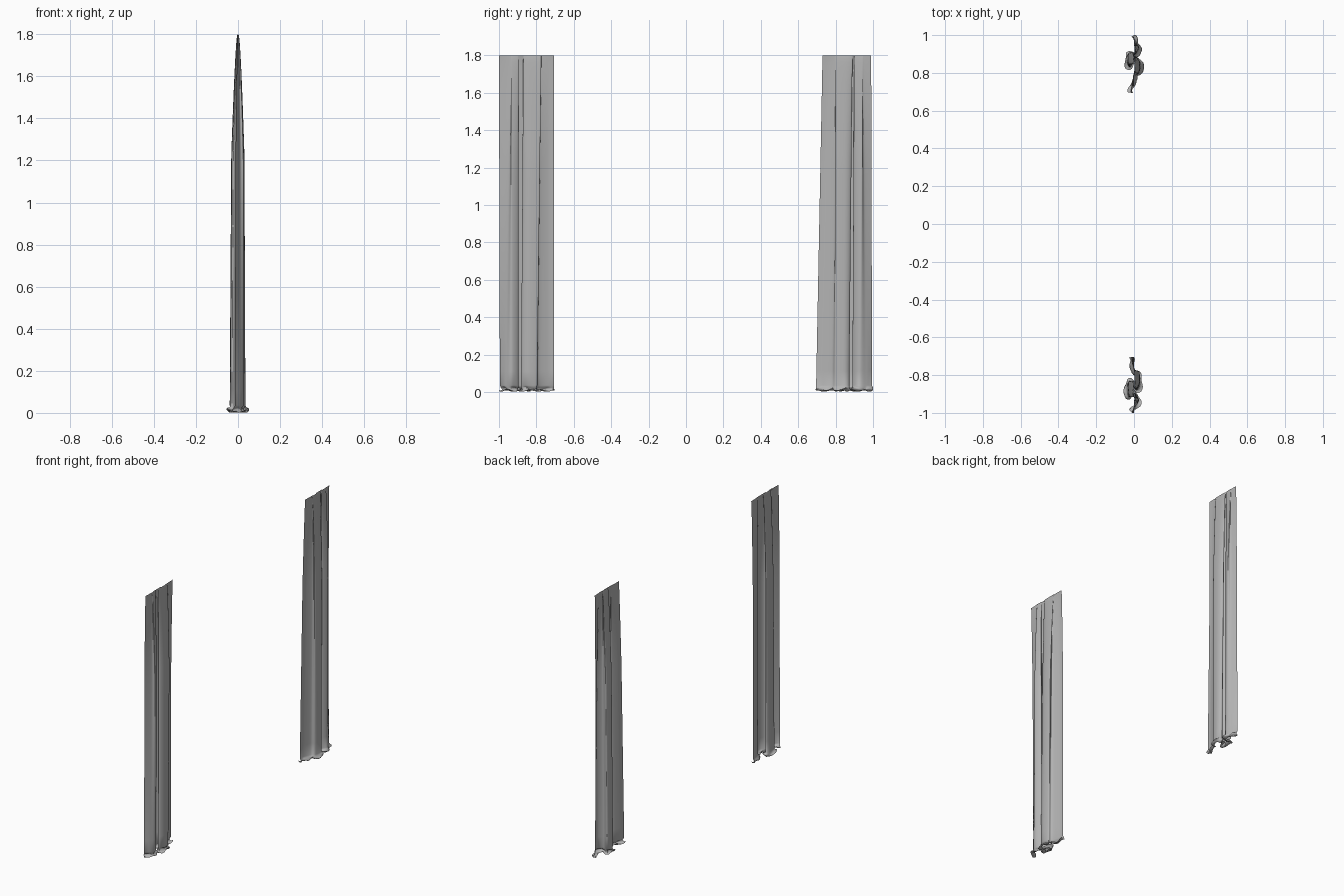
import bpy, bmesh, math

if "Cube" in bpy.data.objects:
    bpy.data.objects.remove(bpy.data.objects["Cube"])


def spline(pts, n):
    """Catmull-Rom sampling of a short list of 2D points."""
    out = []
    last = len(pts) - 1
    for i in range(n + 1):
        u = i / n * last
        k = min(int(u), last - 1)
        t = u - k
        p = [pts[max(0, min(last, k + d))] for d in (-1, 0, 1, 2)]
        out.append([0.5 * (2 * b + (c - a) * t + (2 * a - 5 * b + 4 * c - d) * t * t
                           + (3 * b - a - 3 * c + d) * t ** 3)
                    for a, b, c, d in zip(*p)])
    return out


cloth = bpy.data.materials.new("grey_cloth")
cloth.diffuse_color = (0.45, 0.45, 0.45, 1)
cloth.use_nodes = True
cloth.node_tree.nodes["Principled BSDF"].inputs["Base Color"].default_value = cloth.diffuse_color


def curtain(name, top, bottom, n=96):
    """Pleated cloth: plan curve blends from the gathered top to the floor."""
    top, bottom = spline(top, n), spline(bottom, n)
    heights = [1.8 - 1.765 * (i / 32) ** 1.4 for i in range(33)]
    # last rows: the hem crumples outwards on the floor and tucks back under
    rows = [(z, 0) for z in heights] + [(0.026, 0.4), (0.019, 1), (0.014, 1.1),
                                        (0.009, 0.3), (0.005, -0.6), (0.009, -1.1)]
    bm = bmesh.new()
    grid = []
    for k, (z, hem) in enumerate(rows):
        t = (1.8 - z) / 1.8
        depth = 0.1 + 0.9 * min(1, t / 0.32) ** 0.6
        row = []
        for j in range(n + 1):
            a, b = top[j], bottom[j]
            x = (a[0] + (b[0] - a[0]) * t) * depth
            y = a[1] + (b[1] - a[1]) * t
            s = j / n
            # plan normal of the bottom curve, to spread the hem
            p, q = bottom[max(j - 1, 0)], bottom[min(j + 1, n)]
            dx, dy = q[0] - p[0], q[1] - p[1]
            length = math.hypot(dx, dy) or 1
            w = 0.013 * hem * (0.8 + 0.5 * math.sin(s * 37 + k))
            x += dy / length * w
            y = max(-1, min(1, y - dx / length * w))
            z2 = max(0, z + 0.006 * abs(hem) * math.sin(s * 43 + k * 0.7))
            row.append(bm.verts.new((x, y, z2)))
        grid.append(row)
    for r0, r1 in zip(grid, grid[1:]):
        for j in range(n):
            bm.faces.new((r0[j], r1[j], r1[j + 1], r0[j + 1]))
    for f in bm.faces:
        f.smooth = True
    me = bpy.data.meshes.new(name)
    bm.to_mesh(me)
    bm.free()
    me.materials.append(cloth)
    ob = bpy.data.objects.new(name, me)
    bpy.context.collection.objects.link(ob)


# left curtain
curtain("left_curtain",
        [(-.012, -.705), (-.008, -.74), (.010, -.785), (.027, -.775), (.026, -.84),
         (.006, -.87), (-.022, -.83), (-.028, -.86), (-.02, -.915), (.01, -.895),
         (.026, -.935), (.008, -.935), (-.01, -1.0)],
        [(-.015, -.705), (-.01, -.74), (.008, -.79), (.03, -.80), (.034, -.85),
         (.012, -.882), (-.022, -.83), (-.038, -.86), (-.03, -.915), (.0, -.895),
         (.026, -.93), (.012, -.965), (-.015, -.995)])

# right curtain
curtain("right_curtain",
        [(-.012, .73), (-.01, .765), (.008, .81), (.024, .80), (.027, .86),
         (.01, .89), (-.018, .85), (-.028, .86), (-.024, .91), (.008, .90),
         (.026, .945), (.008, .945), (-.006, .99)],
        [(-.018, .695), (-.012, .73), (.006, .78), (.028, .80), (.035, .85),
         (.014, .872), (-.018, .83), (-.038, .85), (-.034, .90), (.0, .89),
         (.026, .925), (.012, .965), (-.008, .995)])
